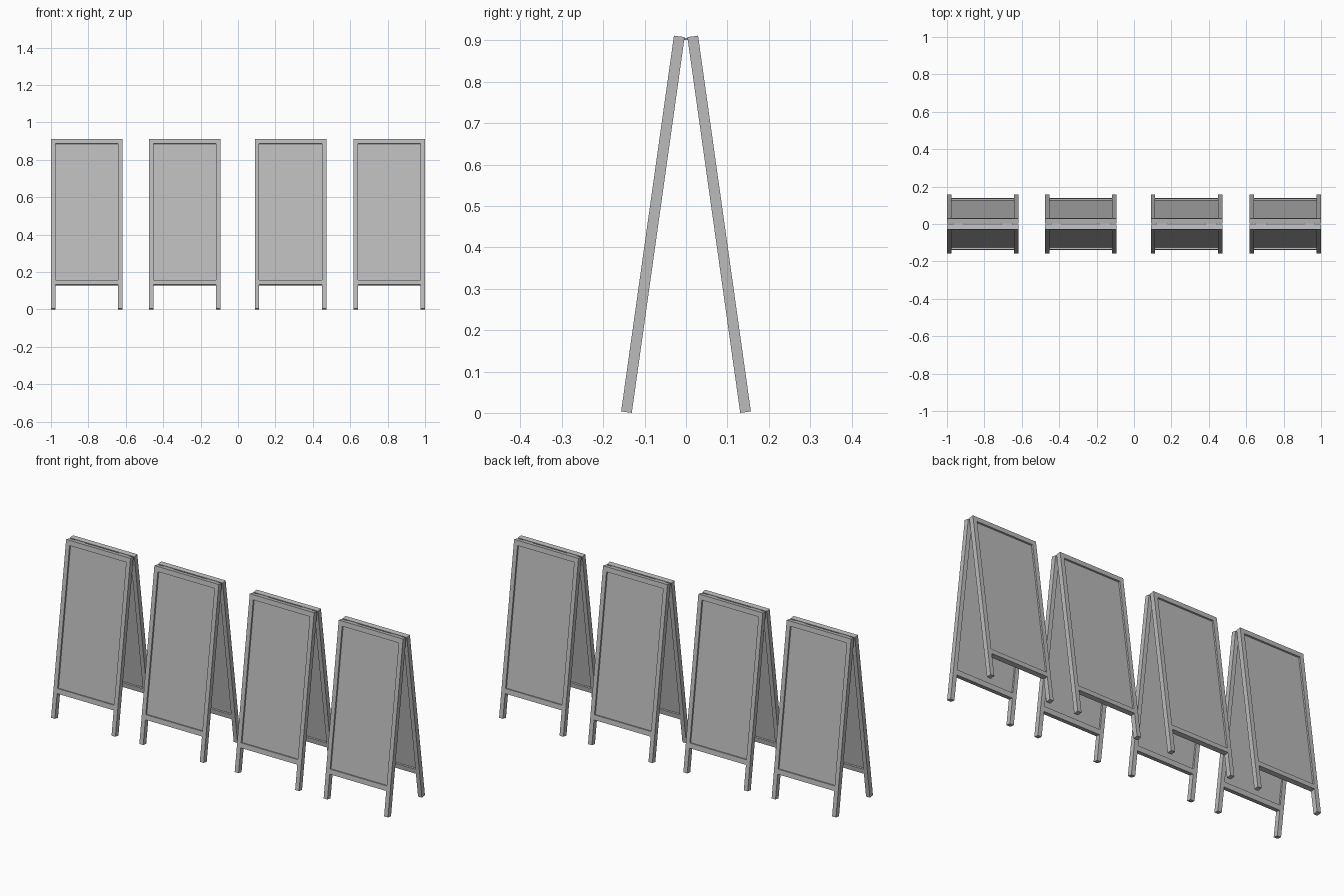
import bpy, math
from mathutils import Matrix

if "Cube" in bpy.data.objects:
    bpy.data.objects.remove(bpy.data.objects["Cube"])

grey = bpy.data.materials.new("grey")
grey.diffuse_color = (0.5, 0.5, 0.5, 1)
grey.use_nodes = True
grey.node_tree.nodes["Principled BSDF"].inputs["Base Color"].default_value = grey.diffuse_color

W, L, T, P = 0.382, 0.917, 0.026, 0.023   # width, length, thickness, bar width
TILT = math.radians(8)
FOOT_Y = 0.131                             # inner edge of each foot


def box(name, x0, x1, y0, y1, z0, z1, matrix):
    v = [(x, y, z) for x in (x0, x1) for y in (y0, y1) for z in (z0, z1)]
    f = [(0, 1, 3, 2), (4, 6, 7, 5), (0, 4, 5, 1),
         (2, 3, 7, 6), (0, 2, 6, 4), (1, 5, 7, 3)]
    me = bpy.data.meshes.new(name)
    me.from_pydata(v, [], f)
    me.transform(matrix)
    me.materials.append(grey)
    bpy.context.collection.objects.link(bpy.data.objects.new(name, me))


def leaf(side, matrix):
    h, low = W / 2, 0.13
    # two long legs
    for s, x in (("left", -h), ("right", h - P)):
        box(f"{side}_{s}_leg", x, x + P, -T, 0, 0, L, matrix)
    # rails between the legs
    box(f"{side}_top_rail", -h + P, h - P, -T, 0, L - 0.026, L, matrix)
    box(f"{side}_bottom_rail", -h + P, h - P, -T, 0, low, low + 0.026, matrix)
    # recessed writing panel
    box(f"{side}_panel", -h + P, h - P, -0.017, -0.009, low + 0.026, L - 0.026, matrix)


# four A-shaped sign boards, each with two leaning leaves
for cx in (-0.809, -0.285, 0.281, 0.809):
    for side, turn in (("front", 0), ("back", math.pi)):
        leaf(side, Matrix.Translation((cx, 0, 0)) @ Matrix.Rotation(turn, 4, "Z")
             @ Matrix.Translation((0, -FOOT_Y, 0)) @ Matrix.Rotation(-TILT, 4, "X"))
    # slim hinges in the gap at the top
    for hx in (-0.13, 0.13):
        box("hinge", cx + hx - 0.03, cx + hx + 0.03, -0.005, 0.005, 0.901, 0.906,
            Matrix.Identity(4))
